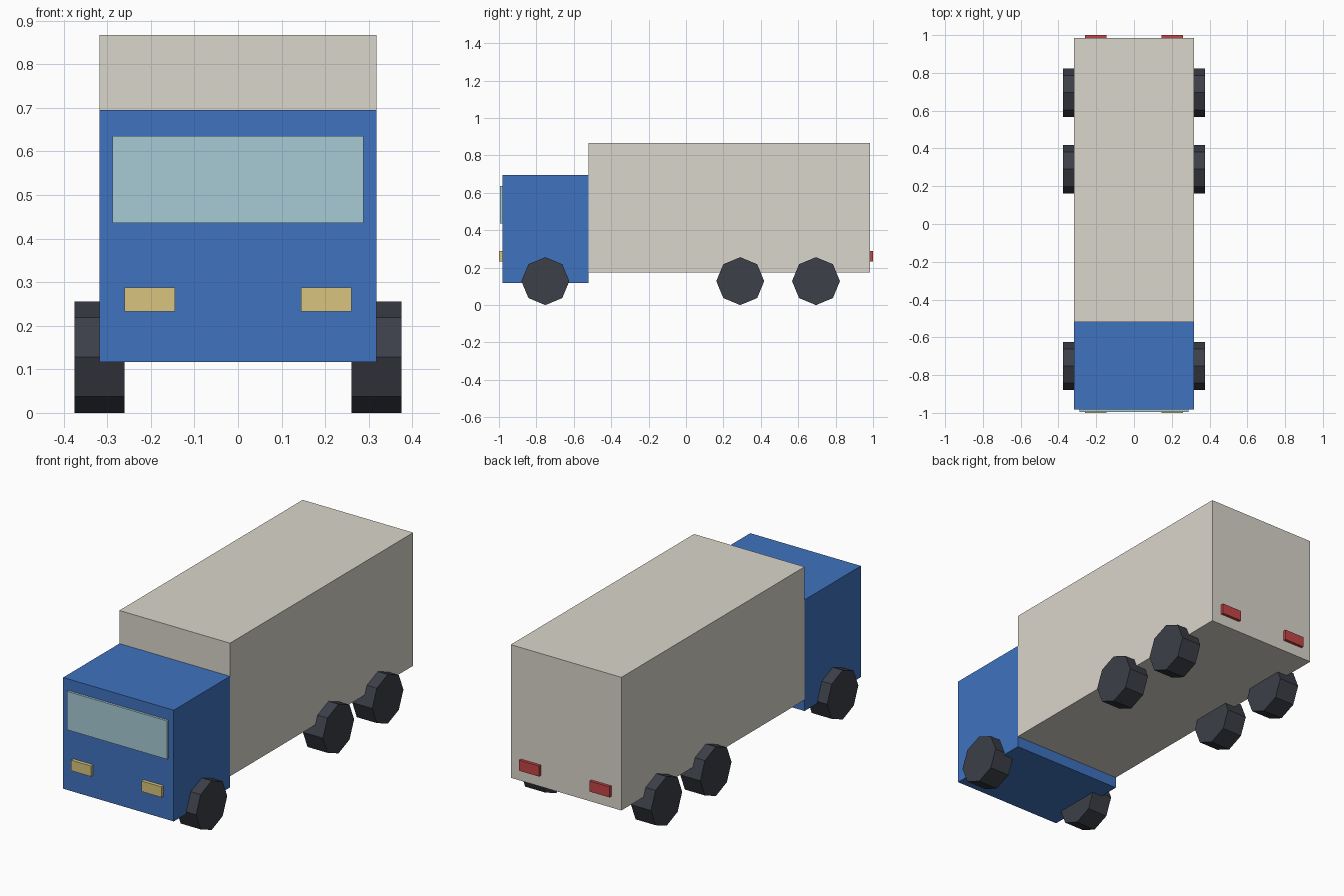
import bpy
from math import pi

if "Cube" in bpy.data.objects:
    bpy.data.objects.remove(bpy.data.objects["Cube"])


def material(name, color):
    m = bpy.data.materials.new(name)
    m.diffuse_color = (*color, 1)
    m.use_nodes = True
    m.node_tree.nodes["Principled BSDF"].inputs["Base Color"].default_value = m.diffuse_color
    return m


blue = material("blue_paint", (0.05, 0.17, 0.52))
cream = material("cream_panel", (0.70, 0.67, 0.60))
glass = material("pale_glass", (0.39, 0.60, 0.67))
yellow = material("yellow_lamp", (0.69, 0.56, 0.21))
red = material("red_lamp", (0.55, 0.06, 0.06))
rubber = material("dark_rubber", (0.045, 0.05, 0.065))


def box(name, x, y, z, mat):
    """Box spanning the given (min, max) ranges."""
    bpy.ops.mesh.primitive_cube_add(size=1, location=[sum(r) / 2 for r in (x, y, z)])
    ob = bpy.context.object
    ob.name = name
    ob.scale = [r[1] - r[0] for r in (x, y, z)]
    bpy.ops.object.transform_apply(location=False, rotation=False, scale=True)
    ob.data.materials.append(mat)


def wheel(name, x, y, radius=0.128, width=0.115):
    """Eight-sided wheel with a corner touching the ground."""
    bpy.ops.mesh.primitive_cylinder_add(vertices=8, radius=radius, depth=width,
                                        location=(x, y, radius), rotation=(0, pi / 2, 0))
    ob = bpy.context.object
    ob.name = name
    ob.data.materials.append(rubber)


# Body
half = 0.318
box("cab", (-half, half), (-0.982, -0.52), (0.117, 0.695), blue)
box("cargo_box", (-half, half), (-0.52, 0.985), (0.175, 0.867), cream)
box("windshield", (-0.288, 0.288), (-0.994, -0.975), (0.436, 0.636), glass)

# Lamps and wheels on both sides
for side, s in (("left", -1), ("right", 1)):
    x = sorted((s * 0.145, s * 0.26))
    box(f"{side}_headlight", x, (-1.0, -0.97), (0.233, 0.288), yellow)
    box(f"{side}_tail_light", x, (0.97, 1.0), (0.233, 0.288), red)
    for axle, y in (("front", -0.752), ("middle", 0.29), ("rear", 0.695)):
        wheel(f"{axle}_{side}_wheel", s * 0.3175, y)
